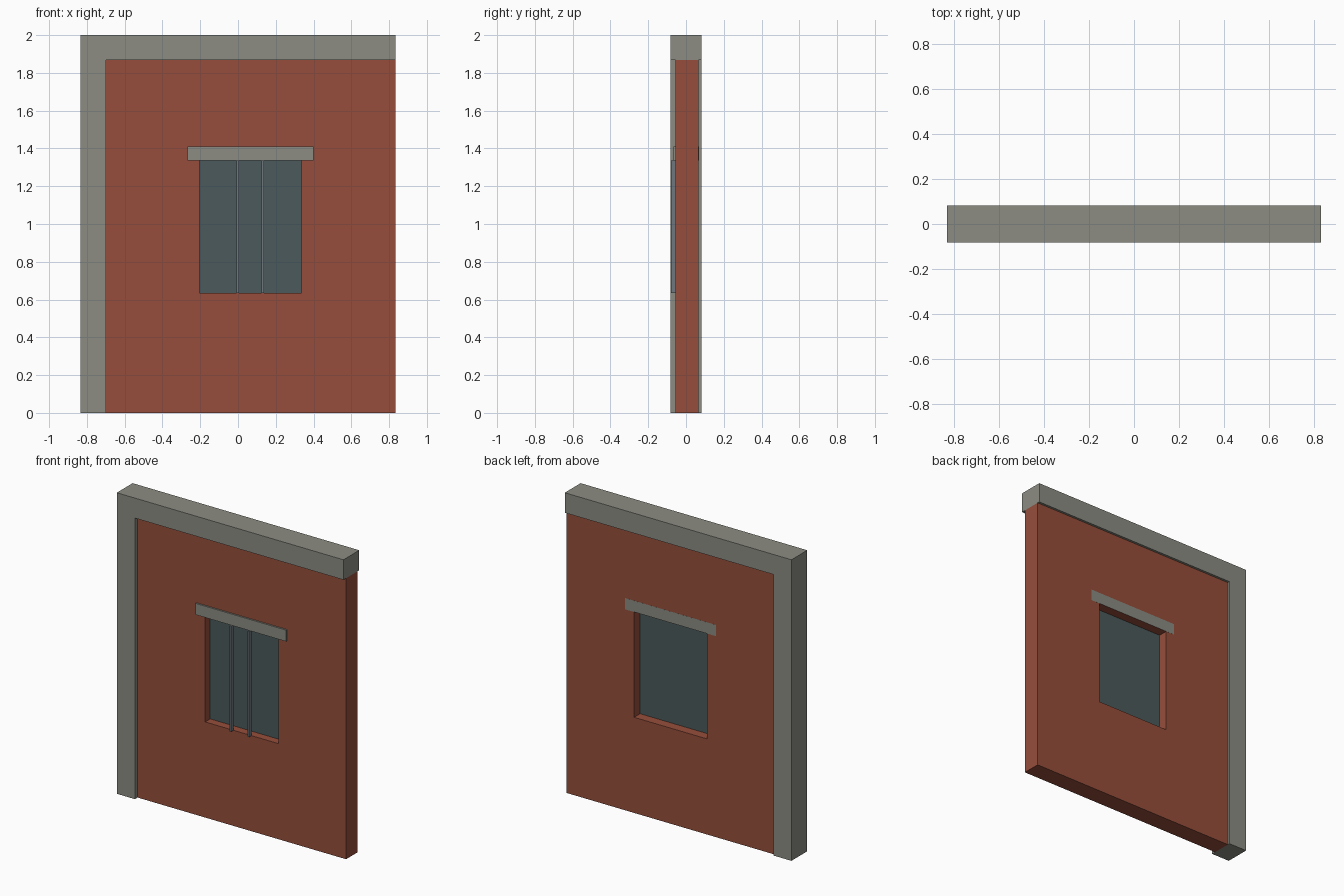
import bpy
import bmesh

if "Cube" in bpy.data.objects:
    bpy.data.objects.remove(bpy.data.objects["Cube"])


def material(name, rgb):
    m = bpy.data.materials.new(name)
    m.diffuse_color = (*rgb, 1)
    m.use_nodes = True
    m.node_tree.nodes["Principled BSDF"].inputs["Base Color"].default_value = m.diffuse_color
    return m


concrete = material("grey concrete", (0.262, 0.262, 0.227))
brick = material("red brick", (0.305, 0.076, 0.044))
glass = material("dark glass", (0.070, 0.102, 0.105))
metal = material("grey metal", (0.16, 0.19, 0.21))


def extruded(name, points, faces, y0, y1, mat):
    """Solid from flat x-z faces, extruded from y0 to y1."""
    bm = bmesh.new()
    verts = [bm.verts.new((x, y0, z)) for x, z in points]
    flat = [bm.faces.new([verts[i] for i in f]) for f in faces]
    geom = bmesh.ops.extrude_face_region(bm, geom=flat, use_keep_orig=True)["geom"]
    for v in geom:
        if isinstance(v, bmesh.types.BMVert):
            v.co.y = y1
    bmesh.ops.recalc_face_normals(bm, faces=bm.faces[:])
    mesh = bpy.data.meshes.new(name)
    bm.to_mesh(mesh)
    bm.free()
    mesh.materials.append(mat)
    obj = bpy.data.objects.new(name, mesh)
    bpy.context.collection.objects.link(obj)
    return obj


def rect(x0, x1, z0, z1):
    return [(x0, z0), (x1, z0), (x1, z1), (x0, z1)]


def box(name, x0, x1, y0, y1, z0, z1, mat):
    return extruded(name, rect(x0, x1, z0, z1), [(0, 1, 2, 3)], y0, y1, mat)


W, D = 0.833, 0.083            # half width, half depth
BX, BZ = -0.70, 1.867          # inner edges of post and beam
OPEN = (-0.203, 0.335, 0.635, 1.335)

# Post and top beam in one L-shaped piece
extruded("post_and_beam",
         [(-W, 0), (BX, 0), (BX, BZ), (W, BZ), (W, 2), (-W, 2)],
         [(0, 1, 2, 3, 4, 5)], -D, D, concrete)

# Brick wall with a window opening: four quads around the hole
ring = [(i, (i + 1) % 4, 4 + (i + 1) % 4, 4 + i) for i in range(4)]
extruded("brick_wall", rect(BX, W, 0, BZ) + rect(*OPEN), ring,
         -0.055, 0.067, brick)

# Lintel through the wall, a hair proud at the back
box("lintel", -0.267, 0.40, -0.066, 0.0675, 1.335, 1.41, concrete)

# Window pane in the middle of the opening
box("window_pane", OPEN[0], OPEN[1], -0.002, 0.004, OPEN[2], OPEN[3], glass)

# Two upright bars in front of the window
for side, x in (("left", -0.001), ("right", 0.132)):
    box(f"{side}_bar", x - 0.0065, x + 0.0065, -0.080, -0.055,
        OPEN[2], OPEN[3], metal)
